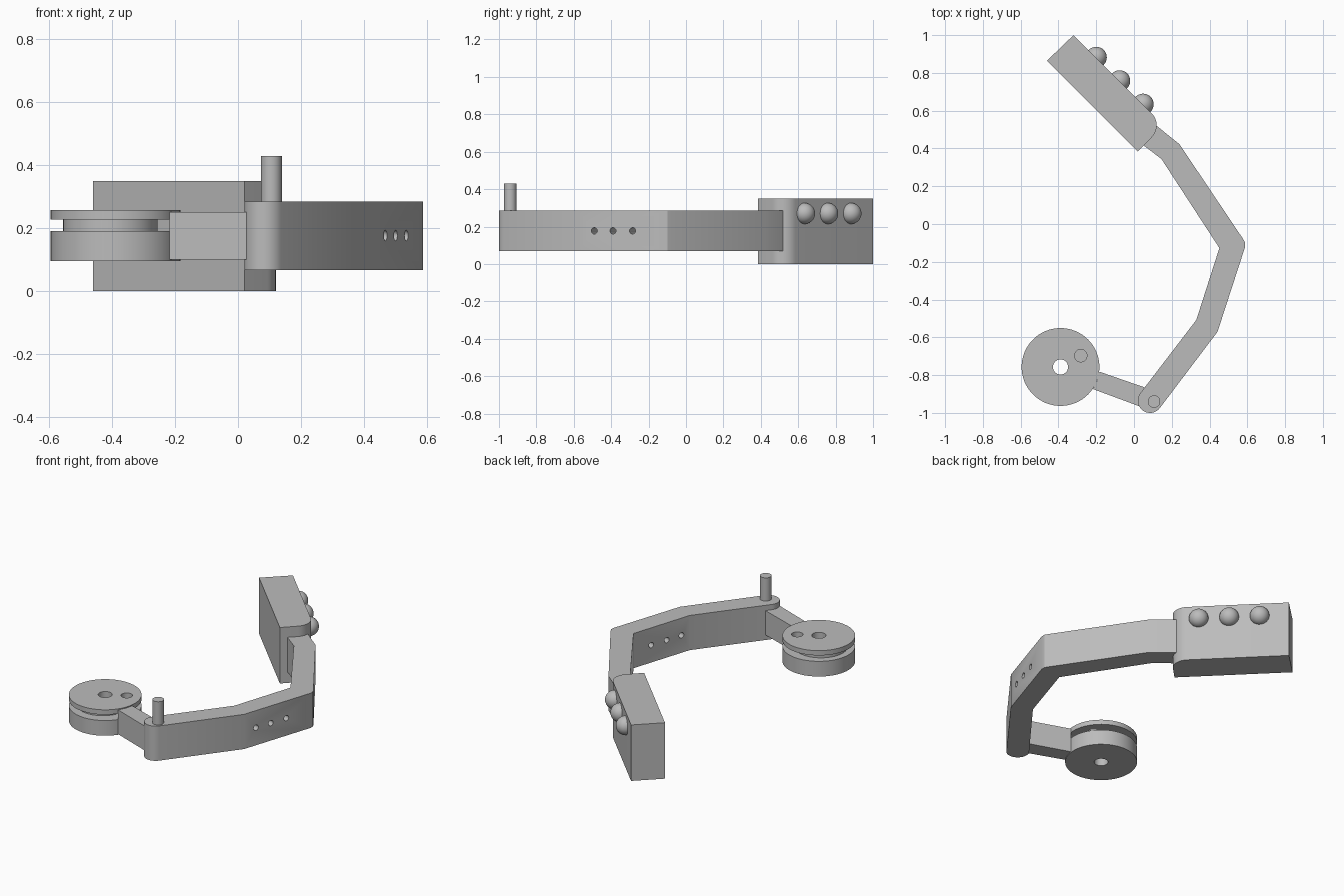
import bpy
import bmesh
from math import cos, sin, radians, atan2
from mathutils import Vector, Matrix

cube = bpy.data.objects.get("Cube")
if cube:
    bpy.data.objects.remove(cube, do_unlink=True)

grey = bpy.data.materials.new("plain grey")
grey.use_nodes = True
GREY = (0.5, 0.5, 0.5, 1)
grey.diffuse_color = GREY
grey.node_tree.nodes["Principled BSDF"].inputs["Base Color"].default_value = GREY


def finish(name, bm):
    """Turn a bmesh into a named grey object."""
    bmesh.ops.recalc_face_normals(bm, faces=bm.faces)
    mesh = bpy.data.meshes.new(name)
    bm.to_mesh(mesh)
    bm.free()
    mesh.materials.append(grey)
    obj = bpy.data.objects.new(name, mesh)
    bpy.context.collection.objects.link(obj)
    return obj


def arc(center, radius, start, end, steps):
    return [(center[0] + radius * cos(a), center[1] + radius * sin(a))
            for a in (radians(start + (end - start) * i / steps) for i in range(steps + 1))]


def prism(name, outline, z0, z1):
    """Extrude a plan outline between two heights."""
    bm = bmesh.new()
    face = bm.faces.new([bm.verts.new((x, y, z0)) for x, y in outline])
    top = bmesh.ops.extrude_face_region(bm, geom=[face])["geom"]
    bmesh.ops.translate(bm, vec=(0, 0, z1 - z0),
                        verts=[v for v in top if isinstance(v, bmesh.types.BMVert)])
    return finish(name, bm)


def disc(name, center, radius, z0, z1, sides=64):
    return prism(name, arc(center, radius, 0, 360, sides)[:-1], z0, z1)


def cut(target, cutter):
    """Subtract a cutter and remove it."""
    cutter.hide_render = True
    mod = target.modifiers.new("cut", "BOOLEAN")
    mod.operation = "DIFFERENCE"
    mod.solver = "EXACT"
    mod.object = cutter
    bpy.context.view_layer.objects.active = target
    bpy.ops.object.modifier_apply(modifier=mod.name)
    bpy.data.objects.remove(cutter, do_unlink=True)


parts = []

# Mounting block with one rounded corner
block = [(-0.46, 0.865), (0.02, 0.385)]
block += arc((0.03, 0.5225), 0.09, -45, 45, 12)
block += [(-0.32, 1.0)]
parts.append(prism("mounting_block", block, 0, 0.35))

# Half-sunk balls along the block side
for i in range(3):
    bm = bmesh.new()
    bmesh.ops.create_uvsphere(bm, u_segments=32, v_segments=16, radius=0.056)
    bmesh.ops.translate(bm, verts=bm.verts,
                        vec=(-0.2 + 0.124 * i, 0.882 - 0.124 * i, 0.27))
    parts.append(finish(f"ball_{i + 1}", bm))

# Bent arm with a round tip
TIP = (0.085, -0.935)
arm_outline = [(0.07, 0.56), (0.24, 0.423), (0.576, -0.077), (0.588, -0.098),
               (0.588, -0.122), (0.442, -0.571)]
arm_outline += arc(TIP, 0.065, -37, -217, 24)
arm_outline += [(0.33, -0.508), (0.452, -0.127), (0.1455, 0.344), (0.0, 0.455)]
arm = prism("bent_arm", arm_outline, 0.068, 0.285)

# Three holes through the forearm, square to its side
side = Vector((0.953, -0.304, 0))
for y in (-0.49, -0.39, -0.285):
    bm = bmesh.new()
    bmesh.ops.create_cone(bm, cap_ends=True, segments=24, radius1=0.017,
                          radius2=0.017, depth=0.4)
    spin = Matrix.Rotation(atan2(side.y, side.x), 4, "Z") @ Matrix.Rotation(radians(90), 4, "Y")
    x = 0.59 + (y + 0.115) * 0.32 - 0.003
    place = Matrix.Translation(Vector((x, y, 0.177)) - side * 0.06)
    bmesh.ops.transform(bm, matrix=place @ spin, verts=bm.verts)
    cut(arm, finish("hole_cutter", bm))
parts.append(arm)

# Pin standing on the arm tip
parts.append(disc("tip_pin", (0.106, -0.94), 0.033, 0.25, 0.43, 32))

# Link from the arm tip to the wheel
link = [(-0.217, -0.874), (0.05, -0.973), (0.085, -0.875), (-0.183, -0.782), (-0.196, -0.83)]
parts.append(prism("link", link, 0.1, 0.252))

# Grooved wheel: base, off-centre core and top plate, with two holes
HUB = (-0.389, -0.757)
wheel = [disc("wheel_base", HUB, 0.206, 0.096, 0.191),
         disc("wheel_core", (-0.405, -0.757), 0.15, 0.191, 0.228),
         disc("wheel_plate", HUB, 0.206, 0.228, 0.258)]
for i, part in enumerate(wheel):
    cut(part, disc("hub_cutter", HUB, 0.04, 0, 0.4, 32))
    if i > 0:
        cut(part, disc("index_cutter", (-0.282, -0.697), 0.033, 0, 0.4, 32))
parts += wheel

# Smooth the curved walls, keep edges crisp
bpy.ops.object.select_all(action="DESELECT")
for part in parts:
    part.select_set(True)
bpy.context.view_layer.objects.active = parts[0]
bpy.ops.object.shade_smooth_by_angle(angle=radians(25))
